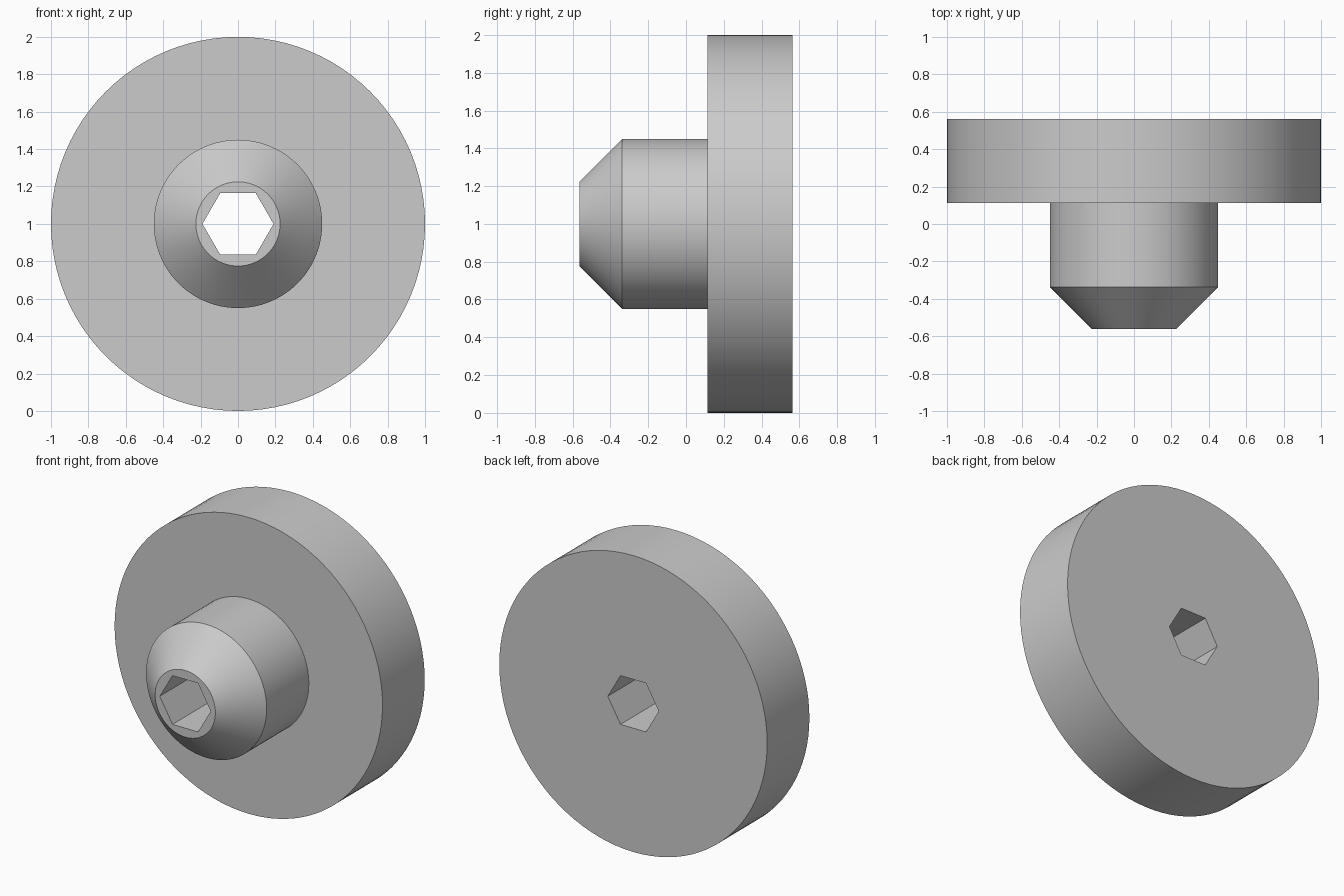
import bpy, bmesh
from math import cos, sin, tau, radians

default = bpy.data.objects.get("Cube")
if default:
    bpy.data.objects.remove(default, do_unlink=True)

SIDES, HEX = 96, 6
STEP = SIDES // HEX
HEX_RADIUS = 0.19
# Outer profile from front to back: (radius, y)
PROFILE = [(0.225, -0.5625), (0.45, -0.3375), (0.45, 0.1125),
           (1.0, 0.1125), (1.0, 0.5625)]

grey = bpy.data.materials.new("plain grey")
grey.use_nodes = True
colour = (0.6, 0.6, 0.6, 1)
grey.diffuse_color = colour
grey.node_tree.nodes["Principled BSDF"].inputs["Base Color"].default_value = colour

bm = bmesh.new()


def ring(radius, y, count):
    return [bm.verts.new((radius * cos(tau * i / count), y,
                          1 + radius * sin(tau * i / count)))
            for i in range(count)]


def bridge(a, b):
    n = len(a)
    for i in range(n):
        j = (i + 1) % n
        bm.faces.new((a[i], a[j], b[j], b[i]))


def cap(outer, inner):
    # Flat end around the hexagonal hole, one face per hexagon side
    for k in range(HEX):
        arc = [outer[(k * STEP + i) % SIDES] for i in range(STEP + 1)]
        bm.faces.new(arc + [inner[(k + 1) % HEX], inner[k]])


# Turned outer surface: chamfered hub and wide disc
rings = [ring(r, y, SIDES) for r, y in PROFILE]
for a, b in zip(rings, rings[1:]):
    bridge(a, b)

# Hexagonal through hole and the two flat ends
hole = [ring(HEX_RADIUS, PROFILE[i][1], HEX) for i in (0, -1)]
bridge(*hole)
cap(rings[0], hole[0])
cap(rings[-1], hole[1])
bmesh.ops.recalc_face_normals(bm, faces=bm.faces[:])

mesh = bpy.data.meshes.new("disc_with_hub")
bm.to_mesh(mesh)
bm.free()
mesh.materials.append(grey)
disc = bpy.data.objects.new("disc_with_hub", mesh)
bpy.context.collection.objects.link(disc)

# Smooth round sides, crisp rims and hole edges
bpy.ops.object.select_all(action="DESELECT")
disc.select_set(True)
bpy.context.view_layer.objects.active = disc
bpy.ops.object.shade_smooth_by_angle(angle=radians(30))
